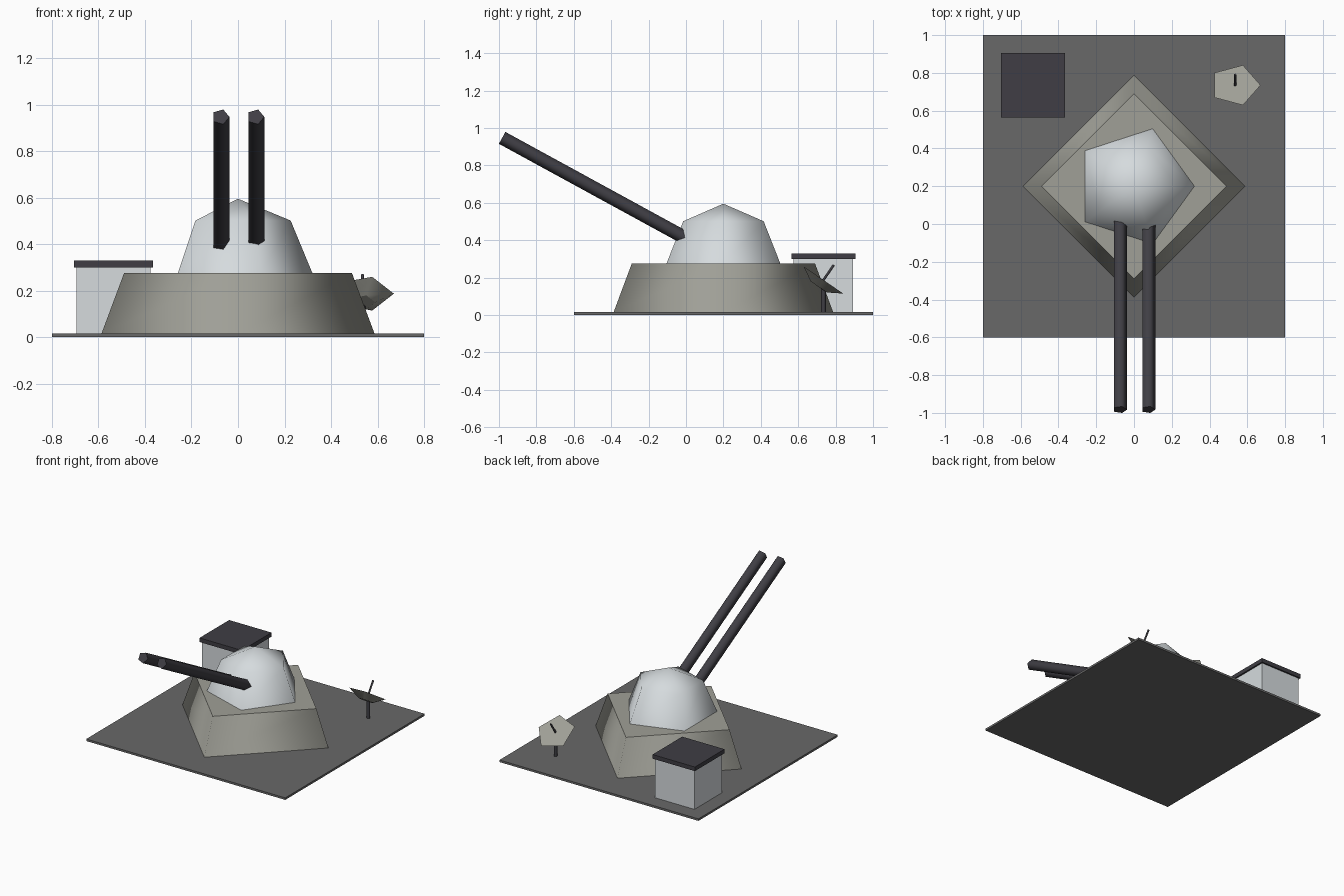
import bpy, bmesh
from math import cos, sin, pi

cube = bpy.data.objects.get("Cube")
if cube:
    bpy.data.objects.remove(cube, do_unlink=True)


def material(name, r, g, b):
    m = bpy.data.materials.new(name)
    m.use_nodes = True
    m.diffuse_color = (r, g, b, 1)
    m.node_tree.nodes["Principled BSDF"].inputs["Base Color"].default_value = (r, g, b, 1)
    return m


ground_grey = material("ground_grey", 0.14, 0.14, 0.14)
concrete = material("concrete", 0.35, 0.35, 0.31)
pale_metal = material("pale_metal", 0.67, 0.71, 0.73)
dark_metal = material("dark_metal", 0.05, 0.048, 0.058)


def add_object(name, bm, mat, location, tilt=0):
    bmesh.ops.recalc_face_normals(bm, faces=bm.faces)
    mesh = bpy.data.meshes.new(name)
    bm.to_mesh(mesh)
    bm.free()
    mesh.materials.append(mat)
    obj = bpy.data.objects.new(name, mesh)
    obj.location = location
    obj.rotation_euler.x = tilt
    bpy.context.collection.objects.link(obj)
    return obj


def box(name, mat, x, y, bottom, top, width):
    """Square-plan block with a given bottom and top height."""
    bm = bmesh.new()
    bmesh.ops.create_cube(bm, size=1)
    bmesh.ops.scale(bm, vec=(width, width, top - bottom), verts=bm.verts)
    return add_object(name, bm, mat, (x, y, (bottom + top) / 2))


def turned(name, mat, sides, profile, location, tilt=0):
    """Turn (radius, height) points around z: smooth sides, sharp flat caps."""
    bm = bmesh.new()
    rings = []
    for r, z in profile:
        count = sides if r else 1
        rings.append([bm.verts.new((r * cos(2 * pi * i / sides), r * sin(2 * pi * i / sides), z))
                      for i in range(count)])
    for low, high in zip(rings, rings[1:]):
        for i in range(sides):
            j = (i + 1) % sides
            if len(high) == 1:
                face = bm.faces.new((low[i], low[j], high[0]))
            else:
                face = bm.faces.new((low[i], low[j], high[j], high[i]))
            face.smooth = True
    for ring in (rings[0], rings[-1]):
        if len(ring) > 1:
            cap = bm.faces.new(ring)
            for edge in cap.edges:
                edge.smooth = False
    return add_object(name, bm, mat, location, tilt)


FLOOR, DECK = 0.015, 0.275

# Ground plate and four-sided plinth
box("ground_plate", ground_grey, 0, 0.2, 0, FLOOR, 1.6)
turned("plinth", concrete, 4, [(0.587, FLOOR), (0.49, DECK)], (0, 0.2, 0))

# Five-sided turret dome
R = 0.32
turned("turret_dome", pale_metal, 5,
       [(R, 0), (R * cos(pi / 4), R * sin(pi / 4)), (0, R)], (0, 0.2, DECK))

# Twin gun barrels, raised towards the front
ELEVATION, LENGTH = 0.5, 1.22
for side, x in (("right", -0.075), ("left", 0.075)):
    start = (x, -0.983 + LENGTH * cos(ELEVATION), 0.947 - LENGTH * sin(ELEVATION))
    turned(side + "_barrel", dark_metal, 5, [(0.038, 0), (0.038, LENGTH)],
           start, pi / 2 - ELEVATION)

# Hut with overhanging roof slab
box("hut_walls", pale_metal, -0.535, 0.735, FLOOR, 0.3, 0.318)
box("hut_roof", dark_metal, -0.535, 0.735, 0.3, 0.33, 0.34)

# Tilted dish on a post, with its feed rod
dish_centre = (0.535, 0.735, 0.187)
turned("dish_post", dark_metal, 5, [(0.0135, FLOOR), (0.0135, 0.17)], (0.535, 0.735, 0))
turned("dish", concrete, 5, [(0.055, -0.045), (0.135, 0)], dish_centre, -0.6)
turned("dish_feed", dark_metal, 5, [(0.007, -0.01), (0.007, 0.098)], dish_centre, -0.6)
